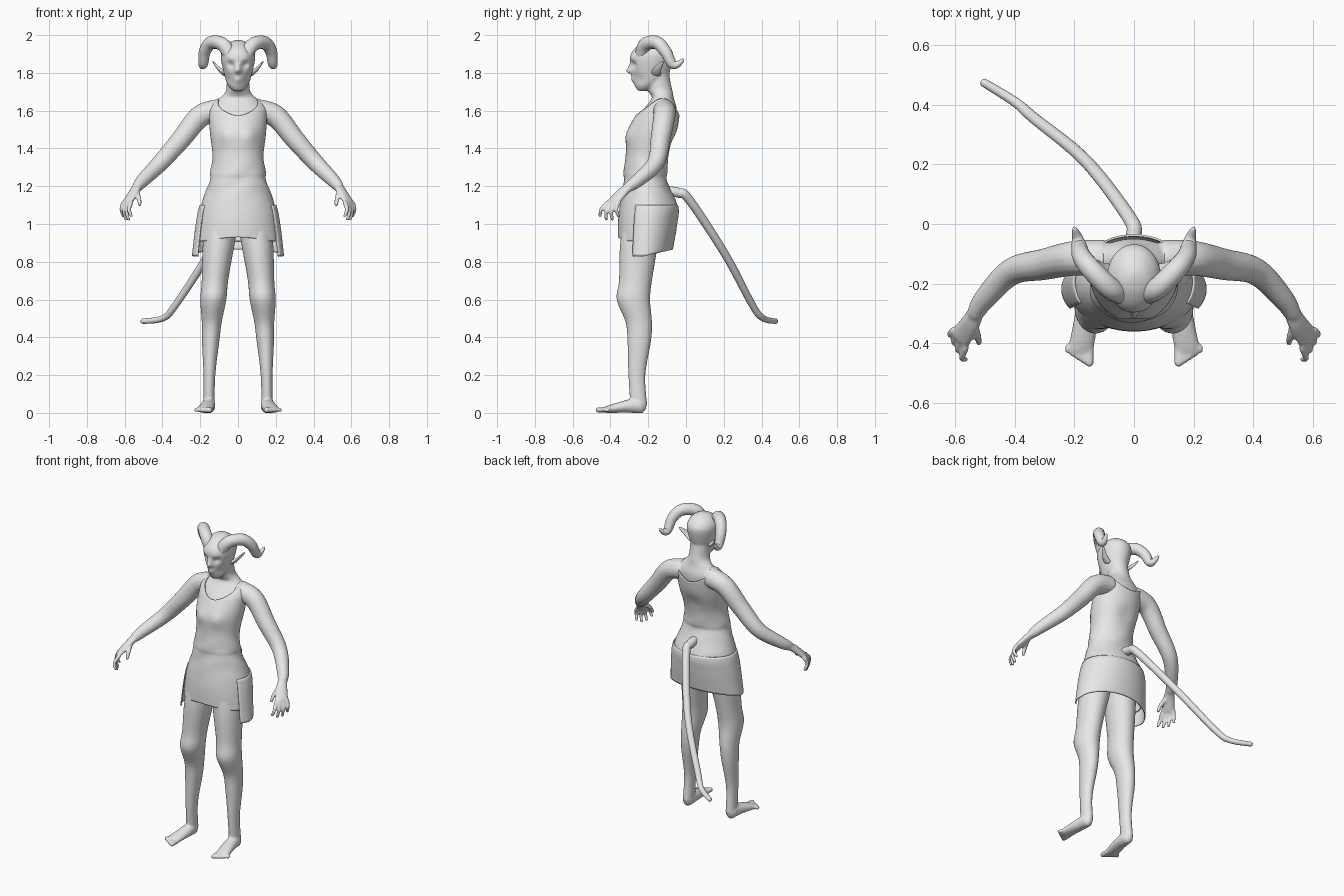
import bpy, bmesh
from math import sin, cos, pi, exp, sqrt, radians
from mathutils import Vector

cube = bpy.data.objects.get("Cube")
if cube:
    bpy.data.objects.remove(cube)

clay_colour = (0.8, 0.8, 0.8, 1)
clay = bpy.data.materials.new("clay_grey")
clay.use_nodes = True
clay.diffuse_color = clay_colour
clay.node_tree.nodes["Principled BSDF"].inputs["Base Color"].default_value = clay_colour


def spline(rows, samples=8):
    """Smooth curve through rows of numbers."""
    padded = [rows[0], *rows, rows[-1]]
    curve = []
    for i in range(len(rows) - 1):
        for k in range(samples):
            t = k / samples
            curve.append([b + t * ((c - a) + t * (2*a - 5*b + 4*c - d + t * (3*b - a - 3*c + d))) / 2
                          for a, b, c, d in zip(*padded[i:i + 4])])
    return curve + [list(rows[-1])]


def skin(bm, rings, wrap=True, caps=True):
    """Faces between successive rings of points."""
    grid = [[bm.verts.new(point) for point in ring] for ring in rings]
    count = len(grid[0])
    for lower, upper in zip(grid, grid[1:]):
        for j in range(count if wrap else count - 1):
            k = (j + 1) % count
            bm.faces.new((lower[j], lower[k], upper[k], upper[j]))
    if caps:
        bm.faces.new(grid[0][::-1])
        bm.faces.new(grid[-1])
    return [vert for ring in grid for vert in ring]


def tube(bm, path, hint, radius, flat=lambda t: 1, side=1, sides=16):
    """Round-ended tube; radius and flatness are rules of t along the path."""
    points = [Vector(p) for p in spline(path)]
    last = len(points) - 1
    rings = []
    for i, point in enumerate(points):
        t = i / last
        tangent = (points[min(i + 1, last)] - points[max(i - 1, 0)]).normalized()
        across = Vector(hint)
        across = (across - tangent * across.dot(tangent)).normalized()
        wide = across * radius(t)
        thin = tangent.cross(across) * radius(t) * flat(t)
        levels = [(0, 1)]
        if i == 0:
            levels.insert(0, (-0.6, 0.6))
        if i == last:
            levels.append((0.6, 0.6))
        for shift, scale in levels:
            centre = point + tangent * shift * min(wide.length, thin.length)
            angles = [2 * pi * j / sides for j in range(sides)]
            ring = [centre + (wide * cos(a) + thin * sin(a)) * scale for a in angles]
            rings.append([(side * q.x, q.y, q.z) for q in ring])
    return skin(bm, rings)


def stack(bm, rows, centre=lambda z: 0, count=48, steps=50, low=None, high=None, arc=None, folds=0):
    """Level oval sections; rows are height, half width, front y, back y."""
    profile = spline(rows)

    def section(z):
        for a, b in zip(profile, profile[1:]):
            if z <= b[0]:
                break
        f = max(0, min(1, (z - a[0]) / (b[0] - a[0])))
        return [u + (v - u) * f for u, v in zip(a, b)]

    start, end = arc or (0, 2 * pi)
    rings = []
    for step in range(steps + 1):
        ring = []
        for j in range(count):
            a = start + (end - start) * j / (count - 1 if arc else count)
            bottom = low(a) if low else rows[0][0]
            top = high(a) if high else rows[-1][0]
            z = bottom + (top - bottom) * step / steps
            _, width, front, back = section(z)
            swell = 1 + folds * sin(45 * z + 3 * sin(2 * a)) * exp(-((z - 1.24) / 0.1) ** 2)
            ring.append((centre(z) + width * cos(a) * swell,
                         (front + back) / 2 + (back - front) / 2 * sin(a) * swell, z))
        rings.append(ring)
    return skin(bm, rings, wrap=not arc, caps=not (low or high))


def push(verts, centre, reach, depth):
    """Soft sculpting dab along y, mirrored across x."""
    for side in ((1, -1) if centre[0] else (1,)):
        middle = Vector((centre[0] * side, *centre[1:]))
        for vert in verts:
            vert.co.y += depth * exp(-((vert.co - middle).length / reach) ** 2)


def finish(name, bm):
    bmesh.ops.recalc_face_normals(bm, faces=bm.faces)
    for face in bm.faces:
        face.smooth = True
    mesh = bpy.data.meshes.new(name)
    bm.to_mesh(mesh)
    bm.free()
    mesh.materials.append(clay)
    ob = bpy.data.objects.new(name, mesh)
    bpy.context.collection.objects.link(ob)
    return ob


# Shared garment profile, from skirt hem to shoulders
garment = [(.83, .22, -.36, -.1), (1, .21, -.36, -.06), (1.1, .195, -.35, -.05), (1.23, .15, -.33, -.1),
           (1.27, .147, -.33, -.1), (1.36, .135, -.32, -.09), (1.48, .148, -.31, -.05),
           (1.57, .153, -.27, -.035), (1.62, .15, -.23, -.035), (1.67, .1, -.195, -.05)]

# Torso just inside the garment, then neck
body = bmesh.new()
torso = [(z, w * .93, front + .016, back - .016) for z, w, front, back in garment[1:]]
stack(body, torso + [(1.7, .065, -.2, -.07), (1.74, .06, -.21, -.08), (1.8, .06, -.21, -.09)])

# Head with sculpted eyes, brow, nose, mouth and cheeks
head = stack(body, [(1.705, .025, -.255, -.2), (1.73, .05, -.27, -.15), (1.77, .067, -.28, -.1),
                    (1.87, .09, -.297, -.07), (1.92, .085, -.28, -.075), (1.96, .05, -.23, -.12),
                    (1.975, .01, -.18, -.16)], count=72)
push(head, (.036, -.28, 1.845), .02, .02)
push(head, (.04, -.28, 1.87), .02, -.006)
push(head, (0, -.29, 1.835), .014, -.014)
push(head, (0, -.29, 1.81), .016, -.032)
push(head, (0, -.28, 1.765), .02, -.012)
push(head, (.055, -.25, 1.765), .03, .01)

palm_side = Vector((.55, .8, 0))
for side in (1, -1):
    # Arm, palm, fingers and thumb
    tube(body, [(.1, -.115, 1.6), (.2, -.115, 1.57), (.3, -.135, 1.45), (.41, -.16, 1.325),
                (.5, -.25, 1.235), (.535, -.305, 1.195)], (0, 1, 0), lambda t: .062 - .035 * t ** 1.5, side=side)
    knuckles = Vector((.585, -.385, 1.115))
    tube(body, [(.53, -.295, 1.2), (.55, -.335, 1.17), knuckles], palm_side,
         lambda t: .027 + .015 * t, lambda t: .85 - .5 * t, side)
    for i in range(4):
        spread = i / 1.5 - 1
        root = knuckles + palm_side * .037 * spread
        tip = root + Vector((0, -.02 + .02 * spread, -.095 + .02 * spread ** 2))
        bend = (root + tip) / 2 + Vector((.012, -.014, 0))
        tube(body, [root, bend, tip], palm_side, lambda t: .013 - .004 * t, side=side, sides=10)
    tube(body, [(.54, -.33, 1.175), (.525, -.375, 1.14), (.52, -.4, 1.1)], (1, 0, 0),
         lambda t: .016 - .006 * t, side=side, sides=10)

    # Leg: centre and width follow height
    calf_and_thigh = [(.04, -.295, -.205), (.2, -.305, -.215), (.38, -.31, -.185), (.48, -.32, -.18),
                      (.6, -.367, -.19), (.7, -.355, -.18), (.88, -.35, -.15), (1.04, -.33, -.12)]
    stack(body, [(z, (back - front) * (.33 + .1 * z), front, back) for z, front, back in calf_and_thigh],
          lambda z: side * (.154 - .065 * z * z), count=32)

    # Foot and toes
    tube(body, [(.155, -.23, .04), (.16, -.31, .035), (.18, -.43, .016)], (1, 0, 0),
         lambda t: .028 + .016 * sqrt(t), lambda t: 1.4 - 1.05 * t, side)
    for i in range(5):
        x = .15 + .018 * i
        tube(body, [(x, -.41, .016), (x, -.47 + .011 * i, .015)], (1, 0, 0),
             lambda t: .015 - .001 * i, side=side, sides=10)

figure = finish("body", body)
blend = figure.modifiers.new("Blend", 'REMESH')
blend.mode = 'VOXEL'
blend.voxel_size = .0065
blend.use_smooth_shade = True
soften = figure.modifiers.new("Soften", 'SMOOTH')
soften.iterations = 4

# Sleeveless tunic with scooped neckline and short front hem
tunic = bmesh.new()
cloth = stack(tunic, garment, count=72, steps=90, folds=.016,
              low=lambda a: .908 + .022 * max(0, -sin(a)) ** 4,
              high=lambda a: 1.665 - .09 * abs(sin(a)) ** 2.5)
push(cloth, (.065, -.31, 1.47), .05, -.014)
push(cloth, (.08, -.06, 1.06), .07, .01)
push(cloth, (0, -.05, 1.42), .06, -.012)

# Back skirt panel, flared, longer, and open at the side slits
panel = bmesh.new()
stack(panel, [(z, w + flare, front, back + flare) for z, w, front, back in garment[:4]
              for flare in [.008 + .06 * (1.1 - z)]],
      steps=20, low=lambda a: .83 + .035 * max(0, sin(a)), high=lambda a: 1.1,
      arc=(radians(-28), radians(208)))

for name, bm in (("tunic", tunic), ("back_skirt_panel", panel)):
    thickness = finish(name, bm).modifiers.new("Cloth", 'SOLIDIFY')
    thickness.thickness = .007

# Curled horns and pointed ears
for side, label in ((1, "left"), (-1, "right")):
    horn = bmesh.new()
    tube(horn, [(.035, -.235, 1.885), (.08, -.215, 1.95), (.14, -.155, 1.96), (.175, -.11, 1.915),
                (.184, -.075, 1.85), (.19, -.045, 1.845), (.2, -.015, 1.87)], (1, -.65, 0),
         lambda t: .037 - .03 * t ** 2.5, side=side)
    finish(label + "_horn", horn)
    ear = bmesh.new()
    tube(ear, [(.07, -.16, 1.795), (.1, -.15, 1.82), (.135, -.12, 1.862)], (0, 1, -.3),
         lambda t: .026 - .023 * t * t, lambda t: .45, side)
    finish(label + "_ear", ear)

# Long trailing tail
tail = bmesh.new()
tube(tail, [(0, -.1, 1.17), (0, -.04, 1.165), (-.015, .02, 1.125), (-.16, .21, .835), (-.335, .355, .565),
            (-.4, .41, .5), (-.505, .475, .485)], (1, 1, 0), lambda t: .029 - .015 * t)
finish("tail", tail)
